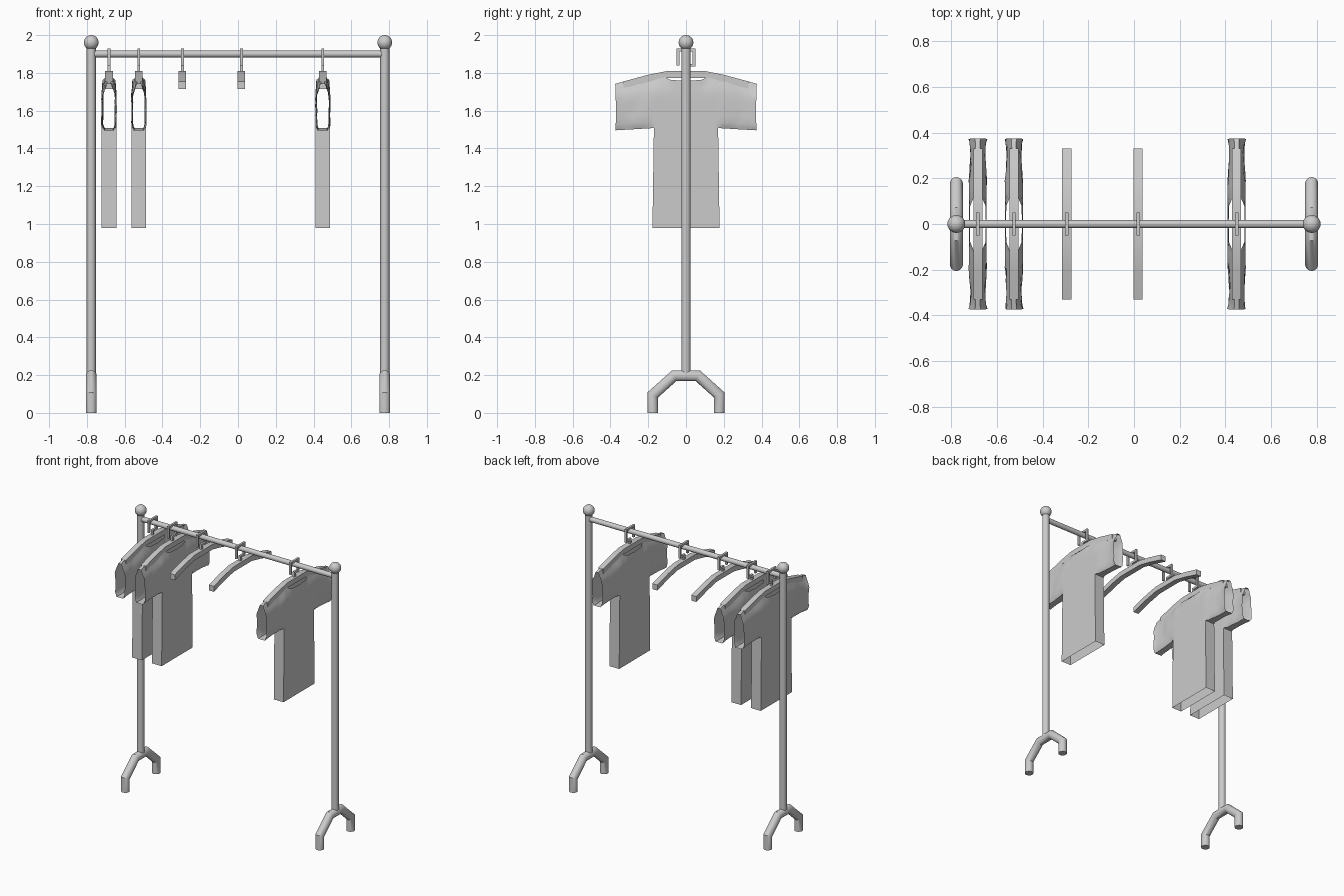
import bpy, bmesh, math, random
from mathutils import Vector

if "Cube" in bpy.data.objects:
    bpy.data.objects.remove(bpy.data.objects["Cube"])

random.seed(4)


def finish(bm, name, angle=35):
    bmesh.ops.recalc_face_normals(bm, faces=bm.faces)
    me = bpy.data.meshes.new(name)
    bm.to_mesh(me)
    bm.free()
    ob = bpy.data.objects.new(name, me)
    bpy.context.collection.objects.link(ob)
    bpy.ops.object.select_all(action='DESELECT')
    ob.select_set(True)
    bpy.context.view_layer.objects.active = ob
    bpy.ops.object.shade_smooth_by_angle(angle=math.radians(angle))
    return ob


def sweep(name, x, path, r, sides):
    """Tube along a (y, z) path with mitred corners, at the given x."""
    bm = bmesh.new()
    pts = [Vector((0, y, z)) for y, z in path]
    rings = []
    for i, p in enumerate(pts):
        a = (p - pts[i - 1]).normalized() if i else None
        b = (pts[i + 1] - p).normalized() if i < len(pts) - 1 else None
        a, b = a or b, b or a
        t = (a + b).normalized()
        n = Vector((0, -t.z, t.y)) / t.dot(a)
        ring = []
        for k in range(sides):
            ang = 2 * math.pi * (k + 0.5) / sides
            ring.append(bm.verts.new(p + Vector((x, 0, 0))
                        + Vector((r * math.cos(ang), 0, 0)) + n * r * math.sin(ang)))
        rings.append(ring)
    for r0, r1 in zip(rings, rings[1:]):
        for k in range(sides):
            m = (k + 1) % sides
            bm.faces.new((r0[k], r0[m], r1[m], r1[k]))
    bm.faces.new(rings[0])
    bm.faces.new(rings[-1])
    return finish(bm, name)


def lerp(table, v):
    """Piecewise-linear lookup in a list of (key, value)."""
    for (a, fa), (b, fb) in zip(table, table[1:]):
        if v <= b:
            return fa + (fb - fa) * max(0, v - a) / (b - a)
    return table[-1][1]


def rod(name, p, q, r):
    p, q = Vector(p), Vector(q)
    bpy.ops.mesh.primitive_cylinder_add(vertices=24, radius=r, depth=(q - p).length,
                                        location=(p + q) / 2)
    ob = bpy.context.object
    ob.rotation_euler = (q - p).to_track_quat('Z', 'Y').to_euler()
    ob.name = name
    bpy.ops.object.shade_smooth_by_angle(angle=math.radians(35))


def hanger(x):
    # bent bar
    half_top = [(0.1, 1.81), (0.2, 1.79), (0.33, 1.755)]
    half_bot = [(0.33, 1.715), (0.2, 1.752), (0.1, 1.773)]
    outline = half_top + half_bot
    outline += [(-y, z) for y, z in reversed(outline)]
    bm = bmesh.new()
    face = bm.faces.new([bm.verts.new((x - 0.02, y, z)) for y, z in outline])
    ext = bmesh.ops.extrude_face_region(bm, geom=[face])
    bmesh.ops.translate(bm, vec=(0.04, 0, 0),
                        verts=[v for v in ext['geom'] if isinstance(v, bmesh.types.BMVert)])
    finish(bm, "hanger_bar", 20)
    # square hook over the rail
    sweep("hanger_hook", x, [(0, 1.79), (0, 1.84), (0.042, 1.84), (0.042, 1.921),
                             (-0.042, 1.921), (-0.042, 1.84)], 0.0105, 4)


DEPTH = [(0, .039), (.17, .039), (.22, .036), (.30, .031), (.35, .034), (.37, .039)]
TOP = [(0, 1.757), (.08, 1.763), (.105, 1.772), (.13, 1.80), (.19, 1.78), (.30, 1.762), (.37, 1.742)]
RIM = [(0, .9), (.08, .85), (.13, .3), (.37, .3)]
HALF = [0, .03, .06, .08, .105, .13, .15, .17, .19, .22, .25, .275, .30, .325, .35, .37]
BODY, NECK = .171, .129
ROWS = [0, .05, .12, .25, .4, .55, .68, .78, .86, .93, 1]


def shirt(x):
    bm = bmesh.new()
    ys = [-y for y in reversed(HALF[1:])] + HALF
    grid = {}
    low = 8                                  # rows below the armpits
    for j, y in enumerate(ys):
        a = abs(y)
        is_body = a <= BODY
        d, top, rim = lerp(DEPTH, a), lerp(TOP, a), lerp(RIM, a)
        zb = 1.508 - 0.012 * max(0, a - .17) / .2
        for s in (-1, 1):
            for i, t in enumerate(ROWS):
                k = lerp([(0, 1), (.72, 1), (.85, .5 + rim / 2), (1, rim)], t)
                if not is_body:
                    k *= lerp([(0, .7), (.1, 1), (1, 1)], t)
                    k *= 1 + random.uniform(-.08, .08)
                yy = y + math.copysign(.008 * (t - .4), y) * (a > .3)
                grid[j, i + low, s] = bm.verts.new((x + s * d * k, yy, zb + t * (top - zb)))
            if is_body:
                for i in range(low):
                    u = 1 - i / low
                    grid[j, i, s] = bm.verts.new(
                        (x + s * .039, y * (1 + .045 * u), zb + (.98 - zb) * u))
    # front and back cloth
    n = low + len(ROWS)
    for j in range(len(ys) - 1):
        for i in range(n - 1):
            for s in (-1, 1):
                q = [(j, i, s), (j + 1, i, s), (j + 1, i + 1, s), (j, i + 1, s)]
                if all(v in grid for v in q):
                    bm.faces.new([grid[v] for v in q])
        mid = abs(ys[j] + ys[j + 1]) / 2
        # sleeve undersides and shoulder seams
        for i, limit in ((low, BODY), (n - 1, NECK)):
            if mid > limit:
                bm.faces.new([grid[j, i, -1], grid[j + 1, i, -1], grid[j + 1, i, 1], grid[j, i, 1]])
    # sides of the body
    for j, y in enumerate(ys):
        if abs(abs(y) - .17) < .001:
            for i in range(low):
                bm.faces.new([grid[j, i, -1], grid[j, i + 1, -1], grid[j, i + 1, 1], grid[j, i, 1]])
    finish(bm, "shirt", 50)


# stand: posts, finials, feet and rail
for sx in (-0.777, 0.777):
    rod("post", (sx, 0, 0.2), (sx, 0, 1.95), 0.024)
    bpy.ops.mesh.primitive_uv_sphere_add(segments=24, ring_count=14, radius=0.039,
                                         location=(sx, 0, 1.961))
    bpy.context.object.name = "post_finial"
    bpy.ops.object.shade_smooth()
    sweep("foot", sx, [(-0.176, 0), (-0.176, 0.095), (-0.062, 0.197), (0.062, 0.197),
                       (0.176, 0.095), (0.176, 0)], 0.029, 20)
rod("hanging_rail", (-0.777, 0, 1.9), (0.777, 0, 1.9), 0.018)

# hangers and the shirts on three of them
for hx in (-0.683, -0.525, -0.294, 0.018, 0.449):
    hanger(hx)
for hx in (-0.683, -0.525, 0.449):
    shirt(hx)
